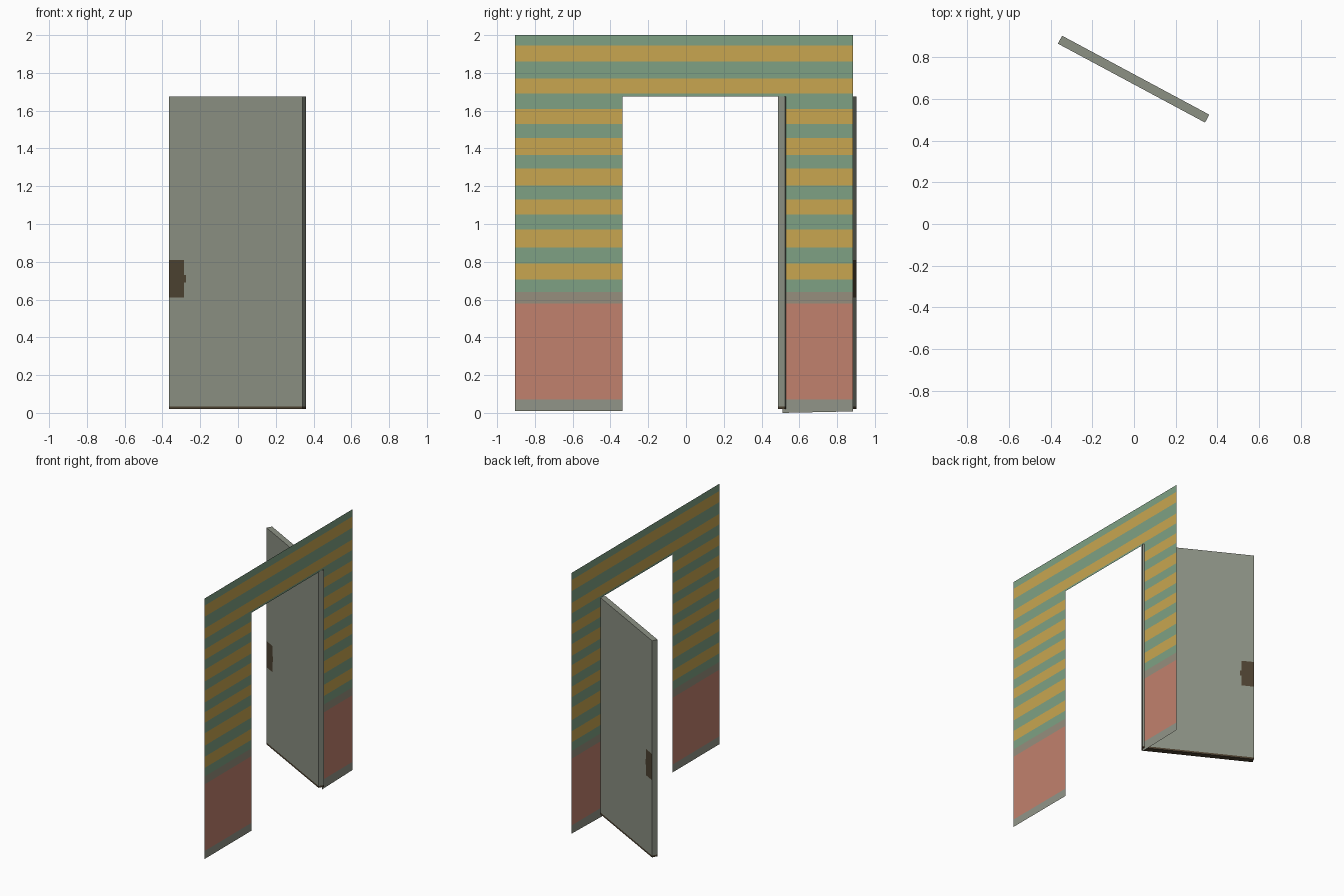
import bpy, bmesh, math
from mathutils import Vector

if "Cube" in bpy.data.objects:
    bpy.data.objects.remove(bpy.data.objects["Cube"])


def srgb(r, g, b):
    f = lambda c: c / 12.92 if c <= 0.04045 else ((c + 0.055) / 1.055) ** 2.4
    return (f(r / 255), f(g / 255), f(b / 255), 1.0)


def material(name, *rgb):
    m = bpy.data.materials.new(name)
    m.diffuse_color = srgb(*rgb)
    m.use_nodes = True
    m.node_tree.nodes["Principled BSDF"].inputs["Base Color"].default_value = m.diffuse_color
    return m


green = material("stripe green", 126, 161, 131)
yellow = material("stripe yellow", 200, 166, 80)
faded = material("faded band", 150, 143, 125)
salmon = material("salmon paint", 193, 129, 109)
skirting = material("skirting grey", 145, 149, 136)
door_grey = material("door grey", 140, 145, 132)
brown = material("dark brown", 77, 66, 49)


def add_object(name, bm, mats):
    mesh = bpy.data.meshes.new(name)
    bm.to_mesh(mesh)
    bm.free()
    for m in mats:
        mesh.materials.append(m)
    ob = bpy.data.objects.new(name, mesh)
    bpy.context.collection.objects.link(ob)
    return ob


def cut(bm, co, no):
    bmesh.ops.bisect_plane(bm, geom=bm.verts[:] + bm.edges[:] + bm.faces[:],
                           plane_co=co, plane_no=no, dist=1e-6)


# Wall: one thin sheet with a doorway, cut into painted bands
X, Y0, Y1, TOP = 0.35, -0.905, 0.885, 2.0
OPEN0, OPEN1, LINTEL = -0.335, 0.512, 1.675
bounds = [0.07, 0.58, 0.64, 0.705, 0.79, 0.875, 0.97, 1.05, 1.13, 1.205, 1.295,
          1.365, 1.455, 1.53, 1.61, 1.69, 1.77, 1.86, 1.945]
outline = [(Y0, 0.01), (OPEN0, 0.01), (OPEN0, LINTEL), (OPEN1, LINTEL),
           (OPEN1, 0.0), (Y1, 0.008), (Y1, TOP), (Y0, TOP)]
bm = bmesh.new()
v = [bm.verts.new((X, y, z)) for y, z in outline]
# left pier, lintel and right pier share the doorway corners
a = bm.verts.new((X, Y0, LINTEL))
b = bm.verts.new((X, Y1, LINTEL))
bm.faces.new((v[0], v[1], v[2], a))
bm.faces.new((v[4], v[5], b, v[3]))
bm.faces.new((a, v[2], v[3], b, v[6], v[7]))
for z in bounds:
    cut(bm, (X, 0, z), (0, 0, 1))
for f in bm.faces:
    z = f.calc_center_bounds().z
    band = sum(z > h for h in bounds)
    # skirting, salmon, faded, then green and yellow in turn
    f.material_index = band if band < 3 else 3 + (band - 3) % 2
add_object("striped_wall", bm, [skirting, salmon, faded, green, yellow])

# Door: a slab swung open, with lock plates and a dirty bottom edge
L, T, Z0, Z1 = 0.80, 0.043, 0.02, 1.675
bm = bmesh.new()
bmesh.ops.create_cube(bm, size=1)
for p in bm.verts:
    p.co = Vector((p.co.x * L, p.co.y * T, Z0 + (p.co.z + 0.5) * (Z1 - Z0)))
for z in (0.034, 0.61, 0.69, 0.73, 0.81):
    cut(bm, (0, 0, z), (0, 0, 1))
for x in (-L / 2 + 0.09, -L / 2 + 0.10):
    cut(bm, (x, 0, 0), (1, 0, 0))
for f in bm.faces:
    c = f.calc_center_median()
    side = abs(f.normal.y) > 0.9
    plate = side and 0.61 < c.z < 0.81 and c.x < -L / 2 + 0.09
    nub = side and 0.69 < c.z < 0.73 and c.x < -L / 2 + 0.10
    f.material_index = 1 if plate or nub or c.z < 0.034 else 0
door = add_object("open_door", bm, [door_grey, brown])
door.location = (-0.002, 0.694, 0)
door.rotation_euler.z = math.radians(-28.2)
